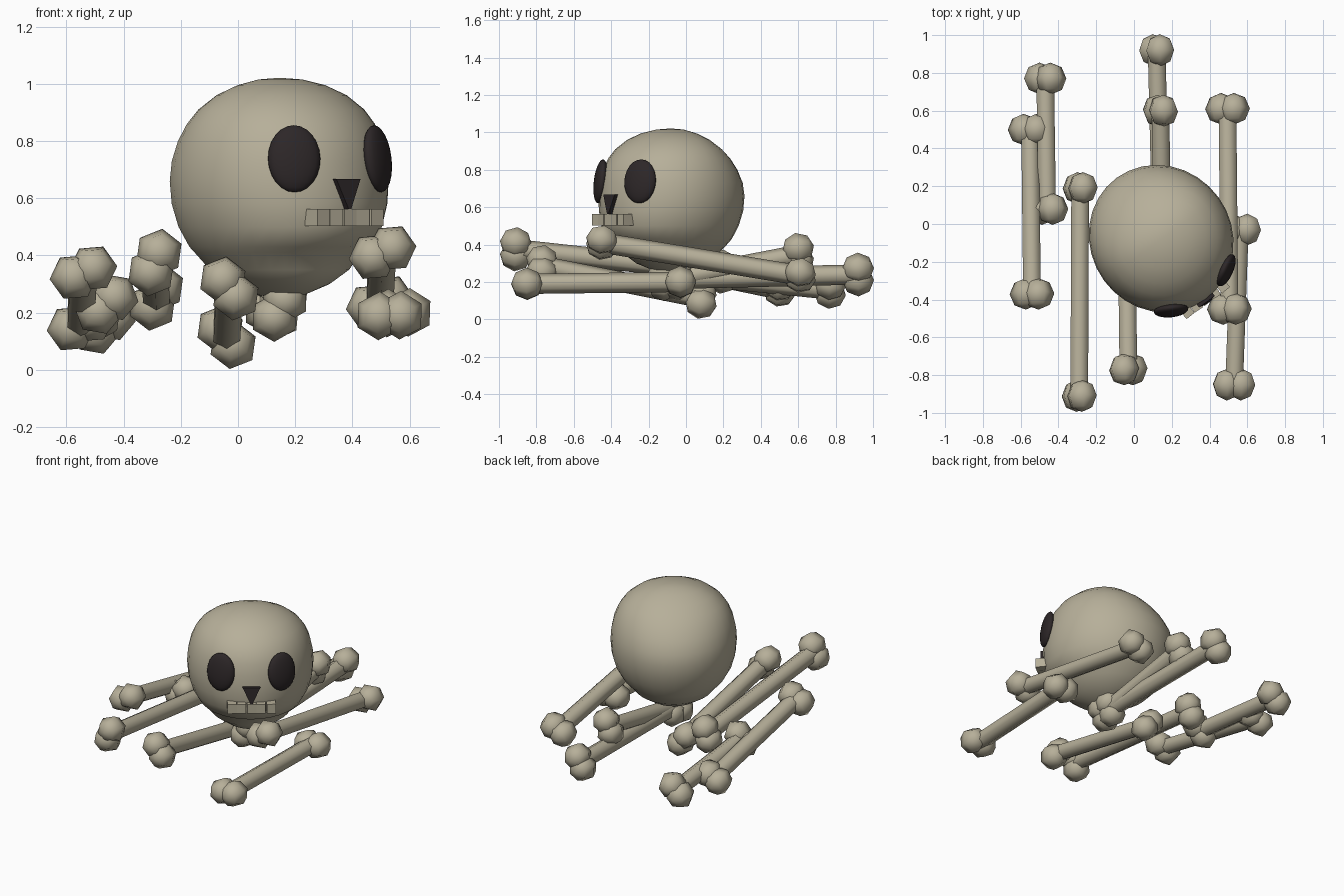
import bpy, bmesh, math
from mathutils import Matrix, Vector

if "Cube" in bpy.data.objects:
    bpy.data.objects.remove(bpy.data.objects["Cube"])


def material(name, color):
    m = bpy.data.materials.new(name)
    m.use_nodes = True
    m.diffuse_color = (*color, 1)
    m.node_tree.nodes["Principled BSDF"].inputs["Base Color"].default_value = (*color, 1)
    return m


BONE = material("bone", (0.47, 0.43, 0.32))
DARK = material("dark_socket", (0.026, 0.020, 0.021))


def finish(bm, name, mat, matrix=Matrix(), smooth=True):
    bmesh.ops.recalc_face_normals(bm, faces=bm.faces)
    bm.transform(matrix)
    for f in bm.faces:
        f.smooth = smooth
    mesh = bpy.data.meshes.new(name)
    bm.to_mesh(mesh)
    bm.free()
    mesh.materials.append(mat)
    ob = bpy.data.objects.new(name, mesh)
    bpy.context.collection.objects.link(ob)
    return ob


# Bones: hexagonal shaft with a pair of knobs at each end
def bone(name, front, back, roll):
    a, b = Vector(front), Vector(back)
    frame = (b - a).to_track_quat('Z', 'Y').to_matrix().to_4x4()
    r = math.radians(roll)
    side = Vector((math.cos(r), 0, math.sin(r))) * 0.037
    bm = bmesh.new()
    bmesh.ops.create_cone(bm, cap_ends=True, segments=6, radius1=0.054, radius2=0.054,
                          depth=(b - a).length,
                          matrix=Matrix.Translation((a + b) / 2) @ frame)
    for end in (a, b):
        for s in (-1, 1):
            bmesh.ops.create_uvsphere(bm, u_segments=6, v_segments=4, radius=0.085,
                                      matrix=Matrix.Translation(end + side * s) @ frame
                                      @ Matrix.Rotation(r, 4, 'Z'))
    ob = finish(bm, name, BONE)
    bpy.ops.object.select_all(action='DESELECT')
    ob.select_set(True)
    bpy.context.view_layer.objects.active = ob
    bpy.ops.object.shade_smooth_by_angle(angle=math.radians(62))


bone("bone_right_inner", (-0.46, 0.08, 0.23), (-0.47, 0.77, 0.16), 40)
bone("bone_right_outer", (-0.54, -0.37, 0.34), (-0.55, 0.50, 0.16), 25)
bone("bone_right_long", (-0.29, -0.91, 0.375), (-0.285, 0.19, 0.255), 68)
bone("bone_under_front", (-0.03, -0.77, 0.285), (-0.04, 0.08, 0.115), 128)
bone("bone_under_back", (0.145, -0.12, 0.215), (0.12, 0.92, 0.24), 60)
bone("bone_under_short", (0.15, -0.05, 0.22), (0.14, 0.60, 0.345), 65)
bone("bone_left_upper", (0.505, -0.45, 0.41), (0.495, 0.61, 0.235), 25)
bone("bone_left_lower", (0.53, -0.85, 0.19), (0.56, -0.03, 0.20), 2)

# Skull frame: local -y is the face, turned toward the model's left
SKULL = Matrix.Translation((0.145, -0.08, 0)) @ Matrix.Rotation(math.radians(36), 4, 'Z')

# Cranium: stacked rings of height, half width, back depth, front depth
RINGS = [(0.26, 0.07, 0.06, 0.10), (0.30, 0.16, 0.18, 0.20), (0.35, 0.235, 0.26, 0.26),
         (0.41, 0.285, 0.32, 0.285), (0.43, 0.305, 0.335, 0.345), (0.50, 0.345, 0.37, 0.385),
         (0.58, 0.368, 0.395, 0.395), (0.66, 0.375, 0.402, 0.395), (0.73, 0.37, 0.39, 0.385),
         (0.80, 0.355, 0.355, 0.37), (0.86, 0.33, 0.31, 0.34), (0.91, 0.295, 0.26, 0.30),
         (0.96, 0.235, 0.19, 0.235), (0.995, 0.16, 0.12, 0.16), (1.015, 0.08, 0.06, 0.08)]
SEG = 32
bm = bmesh.new()
loops = []
for z, w, back, front in RINGS:
    loop = []
    for i in range(SEG):
        t = math.tau * i / SEG
        s = math.sin(t)
        loop.append(bm.verts.new((w * math.cos(t), s * (back if s > 0 else front), z)))
    loops.append(loop)
for lo, hi in zip(loops, loops[1:]):
    for i in range(SEG):
        j = (i + 1) % SEG
        bm.faces.new((lo[i], lo[j], hi[j], hi[i]))
for loop, z in ((loops[0], 0.255), (loops[-1], 1.021)):
    tip = bm.verts.new((0, 0, z))
    for i in range(SEG):
        bm.faces.new((loop[i], loop[(i + 1) % SEG], tip))
finish(bm, "skull", BONE, SKULL)

# Eye sockets: flattened ovals lying on the face
for name, s in (("right_eye", -1), ("left_eye", 1)):
    bm = bmesh.new()
    bmesh.ops.create_uvsphere(bm, u_segments=20, v_segments=12, radius=1,
                              matrix=Matrix.Diagonal((0.092, 0.035, 0.118, 1)))
    place = (Matrix.Translation((s * 0.18, -0.335, 0.738))
             @ Matrix.Rotation(math.radians(30 * s), 4, 'Z')
             @ Matrix.Rotation(math.radians(-7), 4, 'X'))
    finish(bm, name, DARK, SKULL @ place)

# Nose: downward triangular wedge
bm = bmesh.new()
front = [bm.verts.new(p) for p in ((-0.052, -0.41, 0.667), (0.052, -0.41, 0.667), (0, -0.42, 0.55))]
rear = [bm.verts.new((v.co.x, -0.36, v.co.z)) for v in front]
bm.faces.new(front)
bm.faces.new(rear[::-1])
for i in range(3):
    j = (i + 1) % 3
    bm.faces.new((front[i], rear[i], rear[j], front[j]))
finish(bm, "nose", DARK, SKULL, False)

# Teeth: a straight row of five blocks
for i in range(5):
    bm = bmesh.new()
    bmesh.ops.create_cube(bm, size=1, matrix=Matrix.Diagonal((0.054, 0.07, 0.06, 1)))
    place = (Matrix.Translation(((i - 2) * 0.058, -0.385, 0.533))
             @ Matrix.Rotation(math.radians(3 * (-1) ** i), 4, 'Z'))
    finish(bm, "tooth_%d" % (i + 1), BONE, SKULL @ place, False)
